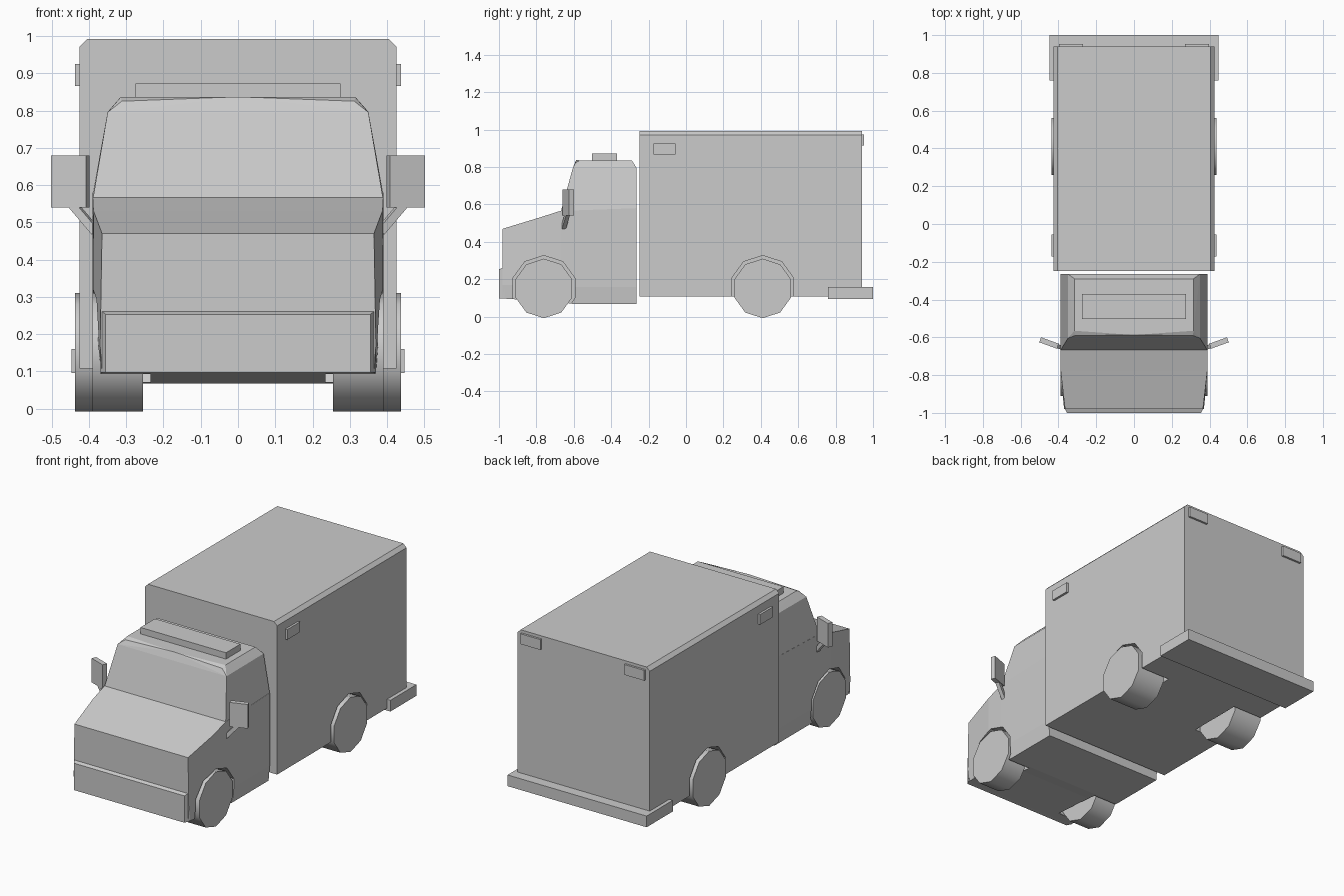
import bpy, bmesh, math
from mathutils import Vector, Matrix

if "Cube" in bpy.data.objects:
    bpy.data.objects.remove(bpy.data.objects["Cube"])


def finish(name, bm):
    bmesh.ops.recalc_face_normals(bm, faces=bm.faces[:])
    me = bpy.data.meshes.new(name)
    bm.to_mesh(me)
    bm.free()
    ob = bpy.data.objects.new(name, me)
    bpy.context.collection.objects.link(ob)
    return ob


def box(name, x, y, z):
    bm = bmesh.new()
    bmesh.ops.create_cube(bm, size=1)
    for v in bm.verts:
        v.co = [sum(r) / 2 + c * (r[1] - r[0]) for c, r in zip(v.co, (x, y, z))]
    return finish(name, bm)


def loft(name, sections):
    """sections: (y, right-hand half outline from bottom to top)"""
    bm = bmesh.new()
    rings = []
    for y, half in sections:
        pts = half + [(-x, z) for x, z in reversed(half)]
        rings.append([bm.verts.new((x, y, z)) for x, z in pts])
    n = len(rings[0])
    for a, b in zip(rings, rings[1:]):
        for i in range(n):
            j = (i + 1) % n
            bm.faces.new((a[i], a[j], b[j], b[i]))
    bm.faces.new(rings[0])
    bm.faces.new(rings[-1])
    return finish(name, bm)


def hull(name, points):
    """convex solid from right-hand points mirrored in x"""
    bm = bmesh.new()
    pts = {(s * x, y, z) for x, y, z in points for s in (1, -1)}
    for p in sorted(pts):
        bm.verts.new(p)
    bmesh.ops.convex_hull(bm, input=bm.verts[:])
    bmesh.ops.dissolve_limit(bm, angle_limit=math.radians(1), verts=bm.verts[:], edges=bm.edges[:])
    return finish(name, bm)


def drum(name, x0, x1, y, z, r):
    """ten-sided cylinder lying along x"""
    bm = bmesh.new()
    m = Matrix.Translation(((x0 + x1) / 2, y, z)) @ Matrix.Rotation(math.pi / 2, 4, 'Y')
    bmesh.ops.create_cone(bm, cap_ends=True, segments=10, radius1=r, radius2=r,
                          depth=abs(x1 - x0),
                          matrix=m @ Matrix.Rotation(math.pi / 2, 4, 'Z'))
    return finish(name, bm)


def cut(ob, cutter):
    mod = ob.modifiers.new("wheel_well", 'BOOLEAN')
    mod.operation = 'DIFFERENCE'
    mod.solver = 'EXACT'
    mod.object = cutter
    cutter.hide_render = True
    cutter.hide_set(True)


# cargo box with bevelled roof edges
side = [(.425, .108), (.425, .972), (.405, .992)]
cargo = loft("cargo_box", [(-.248, side), (.94, side)])

# lower cab and hood
cab = loft("cab_body", [
    (-.98, [(.365, .097), (.37, .17), (.365, .47)]),
    (-.78, [(.378, .085), (.39, .165), (.388, .531)]),
    (-.67, [(.382, .077), (.39, .16), (.39, .566)]),
    (-.60, [(.382, .068), (.39, .16), (.39, .568)]),
    (-.265, [(.382, .068), (.39, .16), (.39, .58)])])

# upper cab with windscreen and roof
hull("cab_top", [
    (.39, -.67, .56), (.39, -.265, .575), (.35, -.605, .795), (.35, -.265, .797),
    (.312, -.59, .825), (0, -.588, .837), (.315, -.565, .836), (.315, -.29, .836)])

# bumpers and roof light bar
hull("front_bumper", [
    (.355, -1, .097), (.355, -1, .253), (.37, -.97, .097), (.37, -.97, .265)])
box("rear_bumper", (-.447, .447), (.76, 1), (.095, .16))
box("light_bar", (-.275, .275), (-.503, -.37), (.825, .873))

for s, tag in ((1, "right"), (-1, "left")):
    # wheels and their wells
    for body, y, outer, end in ((cab, -.76, .39, "front"), (cargo, .41, .437, "rear")):
        w = drum(f"{end}_wheel_{tag}", s * .255, s * outer, y, .151, .159)
        bpy.context.view_layer.objects.active = w
        w.select_set(True)
        bpy.ops.object.shade_smooth_by_angle(angle=math.radians(40))
        w.select_set(False)
        cut(body, drum(f"{end}_well_cutter_{tag}", s * .235, s * .6, y, .153, .174))

    # marker lights
    box(f"side_light_{tag}", sorted((s * .42, s * .438)), (-.173, -.055), (.866, .925))
    box(f"rear_light_{tag}", sorted((s * .27, s * .398)), (.935, .952), (.915, .975))

    # tilted mirror and its arm
    m = box(f"mirror_{tag}", (-.05, .05), (-.014, .014), (-.07, .07))
    m.location = (s * .45, -.63, .61)
    m.rotation_euler.z = s * math.radians(20)
    a, b = Vector((s * .382, -.655, .475)), Vector((s * .45, -.632, .555))
    arm = box(f"mirror_arm_{tag}", (-.011, .011), (-.011, .011),
              (-(b - a).length / 2, (b - a).length / 2))
    arm.location = (a + b) / 2
    arm.rotation_mode = 'QUATERNION'
    arm.rotation_quaternion = (b - a).to_track_quat('Z', 'Y')
